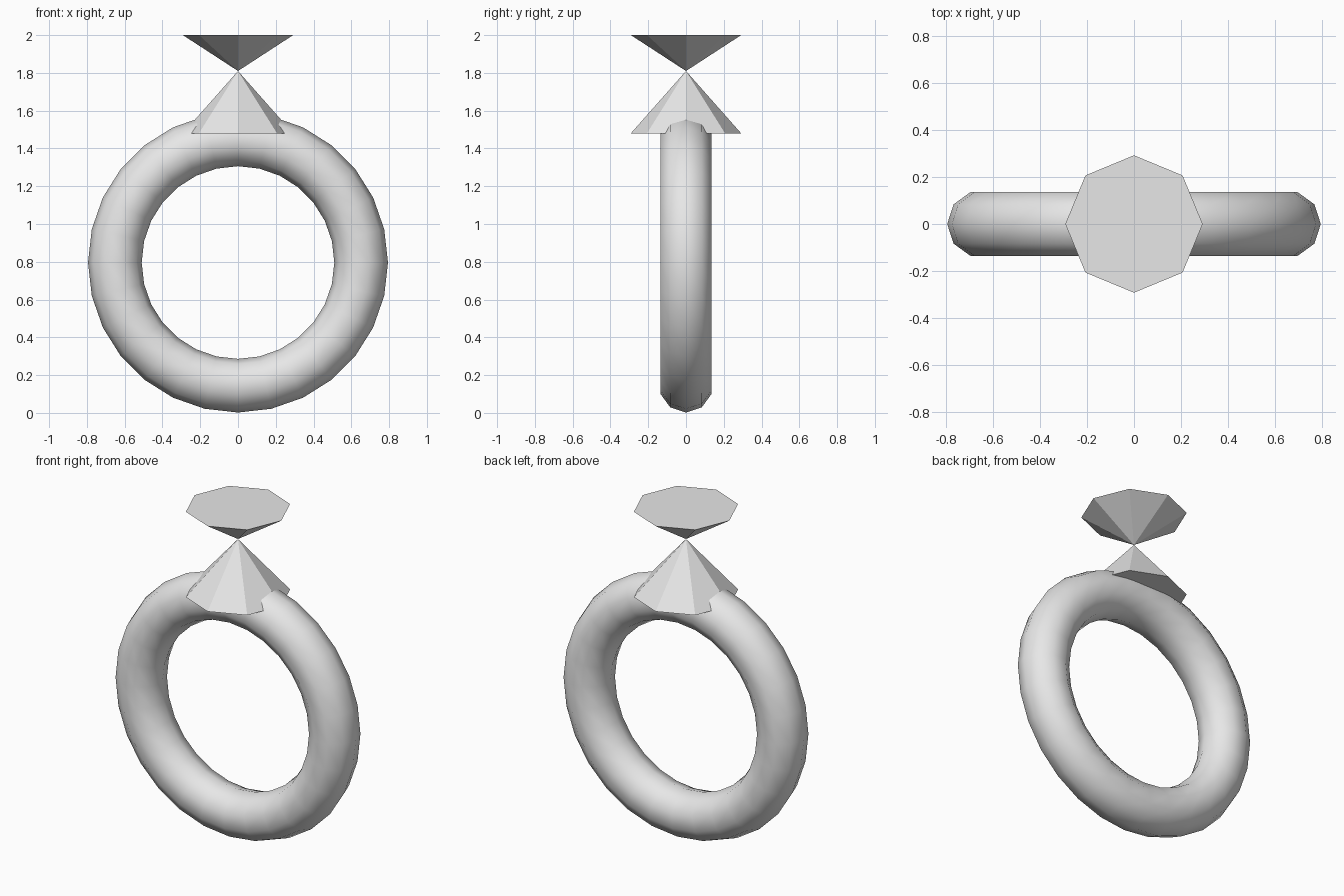
import bpy
import math

if "Cube" in bpy.data.objects:
    bpy.data.objects.remove(bpy.data.objects["Cube"])

# One plain grey for the whole ring
grey = bpy.data.materials.new("light_grey")
grey.diffuse_color = (0.8, 0.8, 0.8, 1.0)
grey.use_nodes = True
grey.node_tree.nodes["Principled BSDF"].inputs["Base Color"].default_value = grey.diffuse_color


def finish(name, smooth):
    """Name the active object, apply its rotation, set shading and colour."""
    obj = bpy.context.active_object
    obj.name = name
    bpy.ops.object.transform_apply(location=False, rotation=True, scale=True)
    for face in obj.data.polygons:
        face.use_smooth = smooth
    obj.data.materials.append(grey)
    return obj


def gem_cone(name, z_low, z_high, r_low, r_high):
    """Eight-sided flat-faced pyramid between two heights."""
    bpy.ops.mesh.primitive_cone_add(
        vertices=8, radius1=r_low, radius2=r_high, depth=z_high - z_low,
        end_fill_type='NGON', location=(0, 0, (z_low + z_high) / 2))
    return finish(name, False)


# Band: upright smooth torus
bpy.ops.mesh.primitive_torus_add(
    major_segments=28, minor_segments=10, major_radius=0.652,
    minor_radius=0.142, location=(0, 0, 0.796),
    rotation=(math.pi / 2, 0, 0))
finish("band", True)

# Setting: pyramid sunk into the top of the band
gem_cone("setting", 1.48, 1.81, 0.292, 0.0)

# Gem: inverted pyramid standing on the tip of the setting
gem_cone("gem", 1.81, 2.0, 0.0, 0.292)
